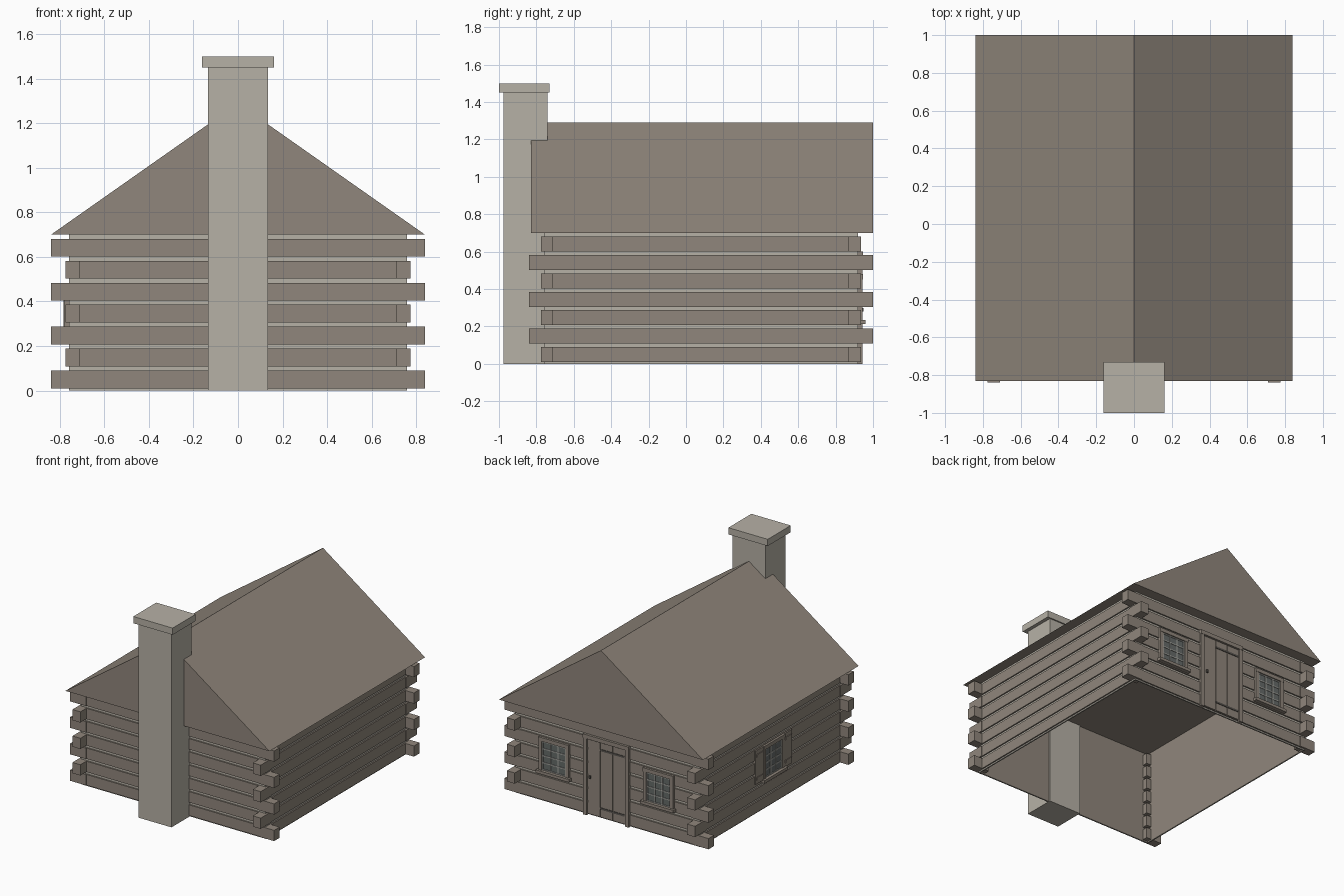
import bpy, bmesh
from math import radians
from mathutils import Matrix

if "Cube" in bpy.data.objects:
    bpy.data.objects.remove(bpy.data.objects["Cube"])


def material(name, rgb):
    m = bpy.data.materials.new(name)
    m.use_nodes = True
    m.diffuse_color = (*rgb, 1)
    bsdf = m.node_tree.nodes["Principled BSDF"]
    bsdf.inputs["Base Color"].default_value = (*rgb, 1)
    bsdf.inputs["Roughness"].default_value = 0.9
    return m


WOOD = material("weathered wood", (0.28, 0.24, 0.20))
STONE = material("pale stone", (0.47, 0.44, 0.38))
GLASS = material("grey glass", (0.13, 0.145, 0.14))
BARS = material("light grey bars", (0.40, 0.40, 0.37))
IRON = material("dark iron", (0.10, 0.09, 0.08))


def finish(name, bm, mats, matrix=Matrix()):
    bmesh.ops.recalc_face_normals(bm, faces=bm.faces)
    mesh = bpy.data.meshes.new(name)
    bm.to_mesh(mesh)
    bm.free()
    for m in mats:
        mesh.materials.append(m)
    ob = bpy.data.objects.new(name, mesh)
    ob.matrix_world = matrix
    bpy.context.collection.objects.link(ob)
    return ob


def boxes(name, ranges, mat, matrix=Matrix()):
    """One object made of boxes, each given as (x0, x1, y0, y1, z0, z1)."""
    bm = bmesh.new()
    for x0, x1, y0, y1, z0, z1 in ranges:
        place = Matrix.Translation(((x0 + x1) / 2, (y0 + y1) / 2, (z0 + z1) / 2))
        size = Matrix.Diagonal((x1 - x0, y1 - y0, z1 - z0, 1))
        bmesh.ops.create_cube(bm, size=1, matrix=place @ size)
    return finish(name, bm, [mat], matrix)


# Main measures: the walls are centred on y = MID
MID, HX, HY, EAVE = 0.08, 0.76, 0.84, 0.70
ROWS, PITCH, LOG = 7, 0.0985, 0.08

# Thin wall shell: pale chinking outside, wood inside, open below
bm = bmesh.new()
rings = []
for inset, z in ((0, 0), (0, EAVE), (0.01, EAVE), (0.01, 0)):
    a, b = HX - inset, HY - inset
    rings.append([bm.verts.new((sx * a, MID + sy * b, z))
                  for sx, sy in ((-1, -1), (1, -1), (1, 1), (-1, 1))])
for k in range(4):
    low, high = rings[k], rings[(k + 1) % 4]
    for i in range(4):
        j = (i + 1) % 4
        f = bm.faces.new((low[i], low[j], high[j], high[i]))
        f.material_index = 1 if k == 2 else 0
finish("wall_shell", bm, [STONE, WOOD])

# Hewn log faces on all four walls, and alternating corner ends
front_back, sides, ends = [], [], []
for row in range(ROWS):
    z0 = 0.01 + row * PITCH
    z1 = z0 + LOG
    for s in (-1, 1):
        y0, y1 = sorted((MID + s * (HY - 0.004), MID + s * (HY + 0.01)))
        front_back.append((-HX, HX, y0, y1, z0, z1))
        x0, x1 = sorted((s * (HX - 0.004), s * (HX + 0.01)))
        sides.append((x0, x1, MID - HY, MID + HY, z0, z1))
        for t in (-1, 1):
            reach_x, reach_y = (0.08, 0.015) if row % 2 == 0 else (0.015, 0.08)
            ex = sorted((s * (HX - 0.05), s * (HX + reach_x)))
            ey = sorted((MID + t * (HY - 0.05), MID + t * (HY + reach_y)))
            ends.append((*ex, *ey, z0, z1))
boxes("front_and_back_logs", front_back, WOOD)
boxes("side_logs", sides, WOOD)
boxes("log_corner_ends", ends, WOOD)

# Gabled roof with closed ends and a flat ceiling
bm = bmesh.new()
tri = [bm.verts.new(p) for p in ((-0.84, -0.83, EAVE), (0.84, -0.83, EAVE), (0, -0.83, 1.29))]
cap = bm.faces.new(tri)
out = bmesh.ops.extrude_face_region(bm, geom=[cap], use_keep_orig=True)
moved = [g for g in out["geom"] if isinstance(g, bmesh.types.BMVert)]
bmesh.ops.translate(bm, verts=moved, vec=(0, 1.83, 0))
finish("roof", bm, [WOOD])

# Chimney
boxes("chimney_stack", [(-0.135, 0.135, -0.975, -0.74, 0, 1.45)], STONE)
boxes("chimney_cap", [(-0.162, 0.162, -1.0, -0.73, 1.45, 1.5)], STONE)


def window(name, matrix, shutters=False):
    """Window in a local frame: x along the wall, y outward."""
    w, z0, z1, jamb = 0.125, 0.23, 0.48, 0.028
    boxes(name + "_frame", [
        (-w, -w + jamb, -0.01, 0.014, z0, z1), (w - jamb, w, -0.01, 0.014, z0, z1),
        (-w, w, -0.01, 0.016, z1 - jamb, z1),
        (-w - 0.012, w + 0.012, -0.01, 0.03, z0 - 0.016, z0 + 0.006)], WOOD, matrix)
    gx, g0, g1 = w - jamb, z0 + 0.006, z1 - jamb
    boxes(name + "_glass", [(-gx, gx, -0.005, 0.004, g0, g1)], GLASS, matrix)
    cols, rows, r = 3, 4, 0.004
    bars = []
    for i in range(cols + 1):
        x = -gx + r + i * (2 * gx - 2 * r) / cols
        bars.append((x - r, x + r, 0, 0.008, g0, g1))
    for i in range(rows + 1):
        z = g0 + r + i * (g1 - g0 - 2 * r) / rows
        bars.append((-gx, gx, 0, 0.008, z - r, z + r))
    boxes(name + "_bars", bars, BARS, matrix)
    if shutters:
        panels = []
        for s in (-1, 1):
            x0, x1 = sorted((s * w, s * (w + 0.09)))
            panels.append((x0, x1, -0.01, 0.01, z0, z1))
            for z in (z0 + 0.03, z1 - 0.05):
                panels.append((x0 + 0.008, x1 - 0.008, 0, 0.015, z, z + 0.02))
        boxes(name + "_shutters", panels, WOOD, matrix)


# Two back windows and one shuttered window on the right wall
back = Matrix.Translation((0, MID + HY + 0.01, 0))
for side, s in (("left", 1), ("right", -1)):
    window(side + "_back_window", back @ Matrix.Translation((s * 0.43, 0, 0)))
side_wall = Matrix.Translation((-HX - 0.01, MID, 0)) @ Matrix.Rotation(radians(90), 4, "Z")
window("side_window", side_wall, shutters=True)

# Plank door with frame, strap hinges and latch
boxes("door_frame", [(-0.188, -0.158, -0.01, 0.014, 0, 0.6),
                     (0.158, 0.188, -0.01, 0.014, 0, 0.6),
                     (-0.188, 0.188, -0.01, 0.016, 0.57, 0.6)], WOOD, back)
planks, count, gap = [], 3, 0.002
step = 0.308 / count
for i in range(count):
    x = -0.154 + i * step
    planks.append((x + gap, x + step - gap, -0.005, 0.006, 0.012, 0.564))
boxes("door_planks", planks, WOOD, back)
boxes("door_hinges", [(-0.15, 0.05, 0, 0.01, z, z + 0.014) for z in (0.07, 0.505)], IRON, back)
boxes("door_latch", [(0.125, 0.138, 0, 0.018, 0.28, 0.30)], IRON, back)
